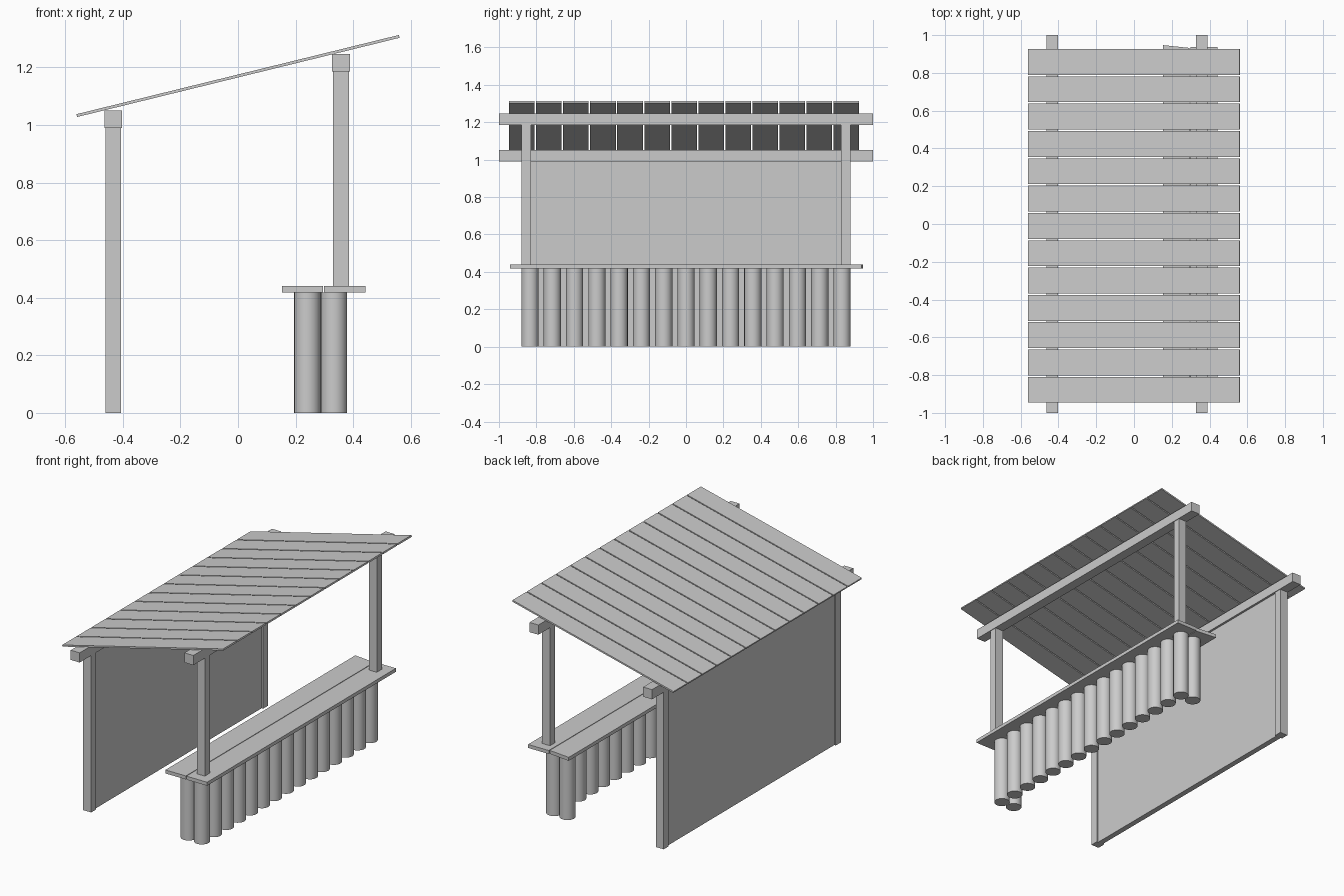
import bpy, bmesh, math

if "Cube" in bpy.data.objects:
    bpy.data.objects.remove(bpy.data.objects["Cube"])


def prism(name, outline, z0, z1):
    """Extrude an xy outline from z0 to z1."""
    bm = bmesh.new()
    face = bm.faces.new([bm.verts.new((x, y, z0)) for x, y in outline])
    ext = bmesh.ops.extrude_face_region(bm, geom=[face])
    for v in ext["geom"]:
        if isinstance(v, bmesh.types.BMVert):
            v.co.z = z1
    bmesh.ops.recalc_face_normals(bm, faces=bm.faces)
    me = bpy.data.meshes.new(name)
    bm.to_mesh(me)
    bm.free()
    ob = bpy.data.objects.new(name, me)
    bpy.context.collection.objects.link(ob)
    return ob


def box(name, x0, x1, y0, y1, z0, z1):
    return prism(name, [(x0, y0), (x1, y0), (x1, y1), (x0, y1)], z0, z1)


def log(name, x, y):
    bpy.ops.mesh.primitive_cylinder_add(vertices=24, radius=0.046, depth=0.418,
                                        location=(x, y, 0.209))
    bpy.context.object.name = name
    bpy.ops.object.shade_smooth_by_angle(angle=math.radians(40))


# posts at the four corners
for side in (-1, 1):
    y0, y1 = sorted((side * 0.83, side * 0.88))
    box("back_post", -0.461, -0.406, y0, y1, 0, 0.99)
    box("counter_post", 0.33, 0.385, y0, y1, 0.44, 1.185)

# long beams carrying the roof
box("back_beam", -0.464, -0.402, -1, 1, 0.99, 1.051)
box("counter_beam", 0.327, 0.389, -1, 1, 1.185, 1.246)

# rear wall panel
box("back_wall", -0.451, -0.416, -0.83, 0.83, 0, 0.99)

# counter: one row of logs, plus one extra log at each end
for i in range(15):
    log("counter_log", 0.333, -0.834 + i * 1.668 / 14)
for y in (-0.834, 0.834):
    log("end_log", 0.241, y)

# counter planks, the inner one with a skewed far end
prism("inner_counter_plank",
      [(0.153, -0.94), (0.295, -0.94), (0.295, 0.932), (0.153, 0.947)], 0.418, 0.44)
box("outer_counter_plank", 0.299, 0.443, -0.94, 0.937, 0.418, 0.44)

# sloping roof boards
slope = math.atan2(0.275, 1.12)
half = 0.5 * math.hypot(1.12, 0.275)
pitch = 1.88 / 13
for i in range(13):
    y = -0.95 + pitch * (i + 0.5)
    board = box("roof_board", -half, half, -0.0685, 0.0685, -0.005, 0.005)
    board.location = (0, y, 1.170)
    board.rotation_euler = (0, -slope, 0)
